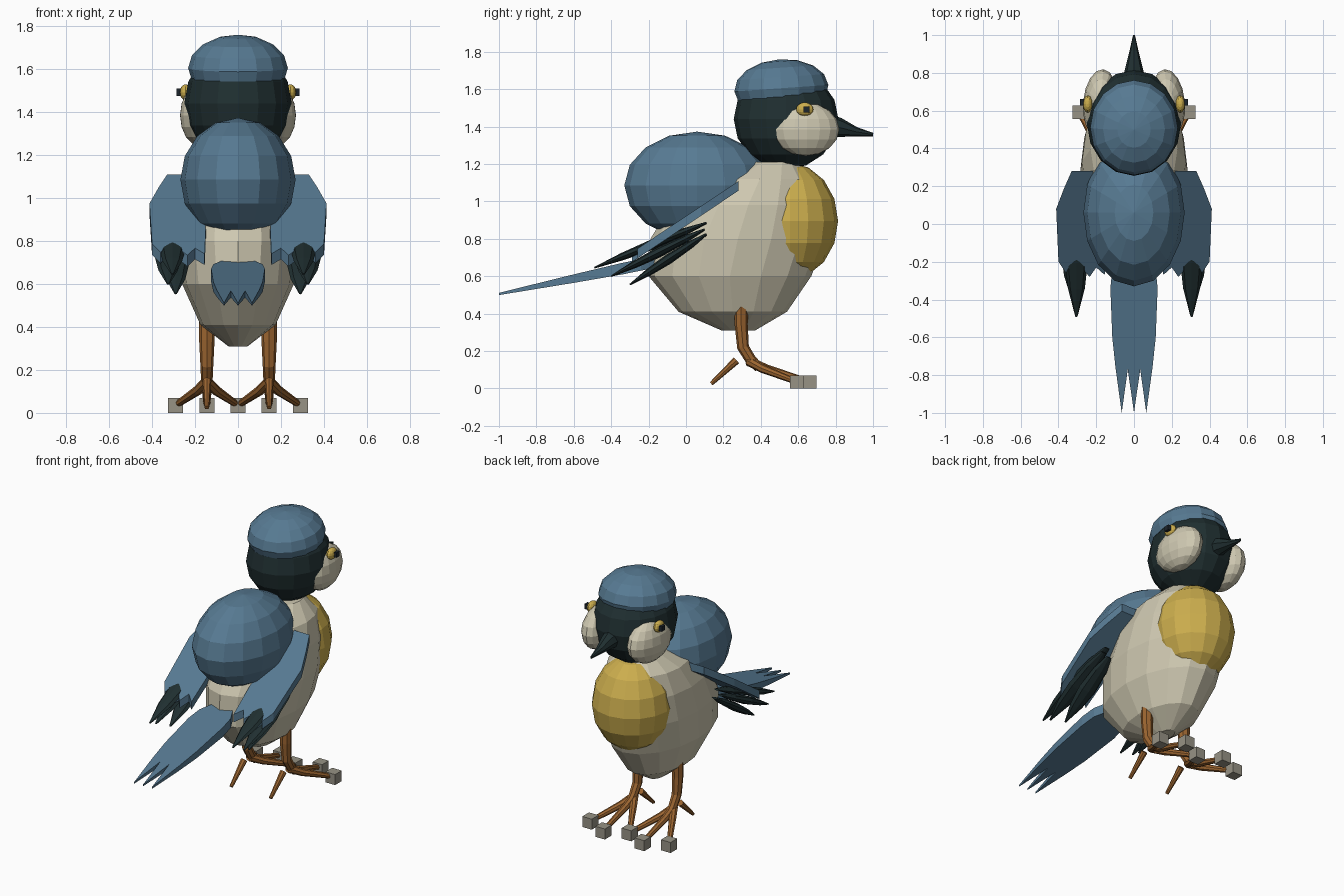
import bpy, bmesh, math
from mathutils import Vector, Matrix

if "Cube" in bpy.data.objects:
    bpy.data.objects.remove(bpy.data.objects["Cube"])


def material(name, rgb):
    m = bpy.data.materials.new(name)
    m.diffuse_color = (*rgb, 1)
    m.use_nodes = True
    m.node_tree.nodes["Principled BSDF"].inputs["Base Color"].default_value = m.diffuse_color
    return m


BLUE = material("slate_blue", (0.095, 0.195, 0.29))
DARK = material("dark_green_black", (0.014, 0.028, 0.03))
CREAM = material("cream", (0.62, 0.58, 0.44))
YELLOW = material("mustard_yellow", (0.60, 0.42, 0.075))
ORANGE = material("leg_orange", (0.33, 0.13, 0.03))
GREY = material("claw_grey", (0.31, 0.29, 0.235))
BLACK = material("eye_black", (0.012, 0.018, 0.025))


def finish(name, bm, mat):
    bmesh.ops.recalc_face_normals(bm, faces=bm.faces[:])
    me = bpy.data.meshes.new(name)
    bm.to_mesh(me)
    bm.free()
    me.materials.append(mat)
    ob = bpy.data.objects.new(name, me)
    bpy.context.collection.objects.link(ob)
    return ob


def ellipsoid(name, c, r, mat, seg=16, rings=8, rot=(0, 0, 0)):
    bm = bmesh.new()
    bmesh.ops.create_uvsphere(bm, u_segments=seg, v_segments=rings, radius=1)
    turn = (Matrix.Rotation(rot[2], 4, 'Z') @ Matrix.Rotation(rot[1], 4, 'Y')
            @ Matrix.Rotation(rot[0], 4, 'X'))
    bm.transform(Matrix.Translation(c) @ turn @ Matrix.Diagonal((*r, 1)))
    return finish(name, bm, mat)


def box(name, c, size, mat):
    bm = bmesh.new()
    bmesh.ops.create_cube(bm, size=size)
    bm.transform(Matrix.Translation(c))
    return finish(name, bm, mat)


def skin(name, rings, mat):
    """Closed loft through rings of equal point count."""
    bm = bmesh.new()
    vs = [[bm.verts.new(p) for p in ring] for ring in rings]
    n = len(vs[0])
    for a, b in zip(vs, vs[1:]):
        for i in range(n):
            bm.faces.new((a[i], a[(i + 1) % n], b[(i + 1) % n], b[i]))
    bm.faces.new(vs[0])
    bm.faces.new(vs[-1])
    return finish(name, bm, mat)


def tube(name, path, radii, mat, n=8):
    """Tapered tube; each radius is (sideways, thickness)."""
    pts = [Vector(p) for p in path]
    rings = []
    for i, p in enumerate(pts):
        t = (pts[min(i + 1, len(pts) - 1)] - pts[max(i - 1, 0)]).normalized()
        side = Vector((1, 0, 0))
        side = (side - t * side.dot(t)).normalized()
        up = t.cross(side)
        a, b = radii[i]
        rings.append([p + side * a * math.cos(k * math.tau / n) + up * b * math.sin(k * math.tau / n)
                      for k in range(n)])
    return skin(name, rings, mat)


def plate(name, outline, height, half, mat):
    """Sloped plate from an x,y outline."""
    bm = bmesh.new()
    top = [bm.verts.new((x, y, height(y) + half(y))) for x, y in outline]
    bot = [bm.verts.new((x, y, height(y) - half(y))) for x, y in outline]
    bm.faces.new(top)
    bm.faces.new(bot[::-1])
    for i in range(len(top)):
        j = (i + 1) % len(top)
        bm.faces.new((top[i], bot[i], bot[j], top[j]))
    return finish(name, bm, mat)


# Body: rings of height, back y, front y, half width
profile = [(0.31, 0.19, 0.37, 0.045), (0.41, -0.04, 0.54, 0.175), (0.60, -0.20, 0.67, 0.26),
           (0.80, -0.19, 0.745, 0.285), (0.98, -0.08, 0.745, 0.275), (1.12, 0.10, 0.69, 0.23),
           (1.21, 0.32, 0.60, 0.13)]
skin("body", [[(w * math.cos(k * math.tau / 16), (b + f) / 2 + (f - b) / 2 * math.sin(k * math.tau / 16), z)
               for k in range(16)] for z, b, f, w in profile], CREAM)
ellipsoid("breast", (0, 0.555, 0.895), (0.25, 0.258, 0.31), YELLOW)
ellipsoid("back", (0, 0.06, 1.085), (0.268, 0.39, 0.288), BLUE)

# Head, cap and beak
ellipsoid("head", (0, 0.535, 1.44), (0.25, 0.28, 0.268), DARK)
ellipsoid("cap", (0, 0.51, 1.605), (0.232, 0.252, 0.155), BLUE, rot=(math.radians(4), 0, 0))
tube("beak", [(0, 0.74, 1.405), (0, 0.82, 1.395), (0, 0.91, 1.372), (0, 1.0, 1.357)],
     [(0.065, 0.07), (0.048, 0.052), (0.025, 0.025), (0.005, 0.009)], DARK)

# Tail with three pointed feathers
half_tail = [(0.033, -0.77), (0.065, -1.0), (0.098, -0.76), (0.115, -0.6), (0.125, -0.34),
             (0.115, -0.24), (0.065, -0.14)]
plate("tail", [(0, -1.0)] + half_tail + [(-x, y) for x, y in half_tail[::-1]],
      lambda y: 0.505 + 0.205 * (y + 1), lambda y: 0.006 + 0.025 * min(1, (y + 1) / 0.6), BLUE)

wing_outline = [(0.18, 0.28), (0.33, 0.28), (0.37, 0.19), (0.412, 0.08), (0.40, -0.20), (0.36, -0.26),
                (0.345, -0.23), (0.31, -0.29), (0.27, -0.24), (0.235, -0.28), (0.20, -0.23),
                (0.155, -0.27), (0.15, -0.1)]

for s, label in ((1, "right"), (-1, "left")):
    # Face
    ellipsoid("cheek_" + label, (s * 0.178, 0.64, 1.385), (0.092, 0.18, 0.142), CREAM,
              rot=(0, 0, s * math.radians(5)))
    ellipsoid("eye_" + label, (s * 0.245, 0.635, 1.492), (0.026, 0.046, 0.037), YELLOW, 12, 8)
    box("pupil_" + label, (s * 0.269, 0.645, 1.492), 0.033, BLACK)

    # Wing and its dark flight feathers
    plate("wing_" + label, [(s * x, y) for x, y in wing_outline],
          lambda y: 0.895 + 0.67 * y, lambda y: 0.026, BLUE)
    for i, (x, y0, z0, y1, z1) in enumerate([(0.305, 0.11, 0.885, -0.49, 0.645),
                                             (0.325, 0.10, 0.85, -0.40, 0.60),
                                             (0.29, 0.11, 0.825, -0.30, 0.555)]):
        a, b = Vector((s * x, y0, z0)), Vector((s * x, y1, z1))
        tube(f"flight_feather_{label}_{i}", [a.lerp(b, t) for t in (0, 0.2, 0.5, 0.75, 1)],
             [(0.02, 0.006), (0.05, 0.02), (0.062, 0.027), (0.045, 0.02), (0.006, 0.004)], DARK)

    # Leg, toes and claw blocks
    x = s * 0.145
    tube("leg_" + label, [(x, 0.295, 0.44), (x, 0.295, 0.34), (x, 0.305, 0.22), (x, 0.345, 0.155), (x, 0.39, 0.11)],
         [(0.037, 0.037), (0.036, 0.035), (0.03, 0.032), (0.027, 0.03), (0.024, 0.025)], ORANGE)
    for toe, tx, ty in (("inner", 0.0, 0.592), ("middle", 0.145, 0.662), ("outer", 0.29, 0.592)):
        tip = Vector((s * tx, ty, 0.035))
        start = Vector((x, 0.335, 0.145))
        tube(f"toe_{toe}_{label}", [start, start.lerp(tip, 0.3) - Vector((0, 0, 0.008)), tip],
             [(0.026, 0.026), (0.023, 0.023), (0.015, 0.015)], ORANGE)
        if toe != "inner" or s == 1:
            box(f"claw_{toe}_{label}", tip, 0.07, GREY)
    tube("back_toe_" + label, [(x, 0.27, 0.15), (x, 0.135, 0.025)],
         [(0.021, 0.021), (0.011, 0.011)], ORANGE)
